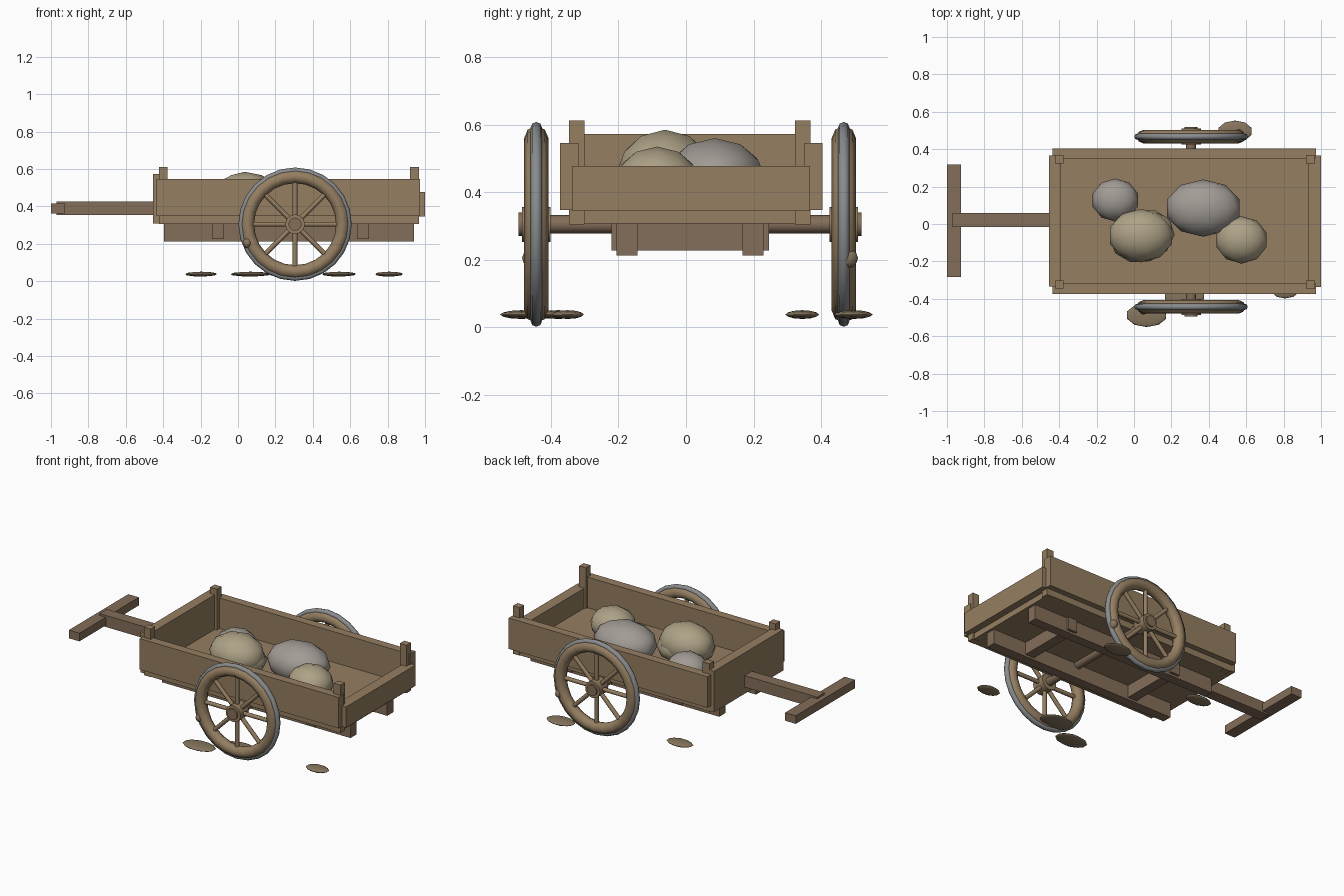
import bpy, math
from math import pi, cos, sin

if "Cube" in bpy.data.objects:
    bpy.data.objects.remove(bpy.data.objects["Cube"])


def material(name, rgb):
    m = bpy.data.materials.new(name)
    m.diffuse_color = (*rgb, 1)
    m.use_nodes = True
    m.node_tree.nodes["Principled BSDF"].inputs["Base Color"].default_value = m.diffuse_color
    return m


WOOD = material("wood", (0.30, 0.21, 0.12))
DARK = material("dark_wood", (0.23, 0.155, 0.10))
TAN = material("tan_stone", (0.42, 0.36, 0.24))
GREY = material("grey_stone", (0.36, 0.33, 0.30))
IRON = material("iron", (0.25, 0.26, 0.27))
MUD = material("mud", (0.24, 0.18, 0.11))


def finish(name, mat, smooth=False):
    o = bpy.context.object
    o.name = name
    o.data.materials.append(mat)
    if smooth:
        bpy.ops.object.shade_smooth_by_angle(angle=math.radians(50))
    return o


def box(name, x, y, z, mat=WOOD):
    """Box from (min, max) ranges."""
    bpy.ops.mesh.primitive_cube_add(size=1, location=[sum(r) / 2 for r in (x, y, z)])
    bpy.context.object.scale = [r[1] - r[0] for r in (x, y, z)]
    bpy.ops.object.transform_apply(location=False, rotation=False)
    return finish(name, mat)


def rod(name, loc, rot, r, length, mat=WOOD, n=12):
    bpy.ops.mesh.primitive_cylinder_add(vertices=n, radius=r, depth=length, location=loc, rotation=rot)
    return finish(name, mat, True)


def ring(name, loc, major, minor, mat):
    bpy.ops.mesh.primitive_torus_add(major_segments=24, minor_segments=8, major_radius=major,
                                     minor_radius=minor, location=loc, rotation=(pi / 2, 0, 0))
    return finish(name, mat, True)


def stone(name, loc, radii, mat, turn=0):
    bpy.ops.mesh.primitive_ico_sphere_add(subdivisions=2, radius=1, location=loc, rotation=(0, 0, turn))
    bpy.context.object.scale = radii
    return finish(name, mat, True)


# Bed and its boards
box("deck", (-0.42, 0.955), (-0.346, 0.367), (0.307, 0.35))
box("front_side_board", (-0.435, 0.973), (-0.373, -0.318), (0.348, 0.546))
box("back_side_board", (-0.435, 0.973), (0.35, 0.404), (0.348, 0.546))
box("head_board", (-0.455, -0.392), (-0.335, 0.367), (0.31, 0.572))
box("tail_board", (0.932, 1.0), (-0.337, 0.367), (0.345, 0.478))

# Corner posts
for x in (-0.423, 0.92):
    for y in (-0.346, 0.323):
        box("corner_post", (x, x + 0.047), (y, y + 0.045), (0.305, 0.612))

# Under-frame
for y in (-0.205, 0.167):
    box("frame_beam", (-0.396, 0.94), (y, y + 0.062), (0.213, 0.31), DARK)
for x in (-0.139, 0.637):
    box("cross_beam", (x, x + 0.064), (-0.22, 0.245), (0.227, 0.31), DARK)

# Tongue and pull handle
box("tongue", (-0.97, -0.42), (-0.016, 0.058), (0.353, 0.427), DARK)
box("pull_handle", (-1.0, -0.925), (-0.283, 0.318), (0.363, 0.415), DARK)

# Axle and wheels
CX = CZ = 0.305
rod("axle", (CX, 0.012, CZ), (pi / 2, 0, 0), 0.027, 0.96, DARK)
for y, s in ((-0.443, -1), (0.467, 1)):
    c = (CX, y, CZ)
    ring("wheel_rim", c, 0.255, 0.036, WOOD)
    ring("iron_tyre", c, 0.286, 0.017, IRON)
    rod("hub", c, (pi / 2, 0, 0), 0.052, 0.085, WOOD, 16)
    rod("hub_collar", (CX, y + s * 0.02, CZ), (pi / 2, 0, 0), 0.035, 0.065, DARK, 16)
    stone("hub_cap", (CX, y + s * 0.02, CZ), (0.043, 0.033, 0.043), IRON)
    for i in range(8):
        a = i * pi / 4
        rod("spoke", (CX + 0.14 * sin(a), y, CZ + 0.14 * cos(a)), (0, a, 0), 0.013, 0.2, WOOD, 8)
    # Mud clump on the rim
    stone("mud_clump", (CX + s * 0.255, y + s * 0.012, CZ - 0.1), (0.025, 0.03, 0.03), MUD)

# Stones in the bed
stone("grey_stone_small", (-0.10, 0.128, 0.41), (0.127, 0.115, 0.095), GREY)
stone("tan_stone_large", (0.037, -0.062, 0.46), (0.175, 0.143, 0.125), TAN)
stone("tan_stone_under", (0.045, -0.065, 0.43), (0.175, 0.14, 0.10), TAN, 0.3)
stone("grey_stone_large", (0.37, 0.085, 0.437), (0.203, 0.153, 0.123), GREY)
stone("tan_stone_small", (0.575, -0.085, 0.43), (0.14, 0.127, 0.105), TAN)

# Flat mud patches around the wheels
for x, y, rx, ry in ((-0.198, 0.344, 0.088, 0.05), (0.067, -0.487, 0.11, 0.064),
                     (0.27, -0.378, 0.11, 0.074), (0.54, 0.495, 0.094, 0.058),
                     (0.808, -0.35, 0.077, 0.048)):
    stone("mud_patch", (x, y, 0.038), (rx, ry, 0.013), MUD)
